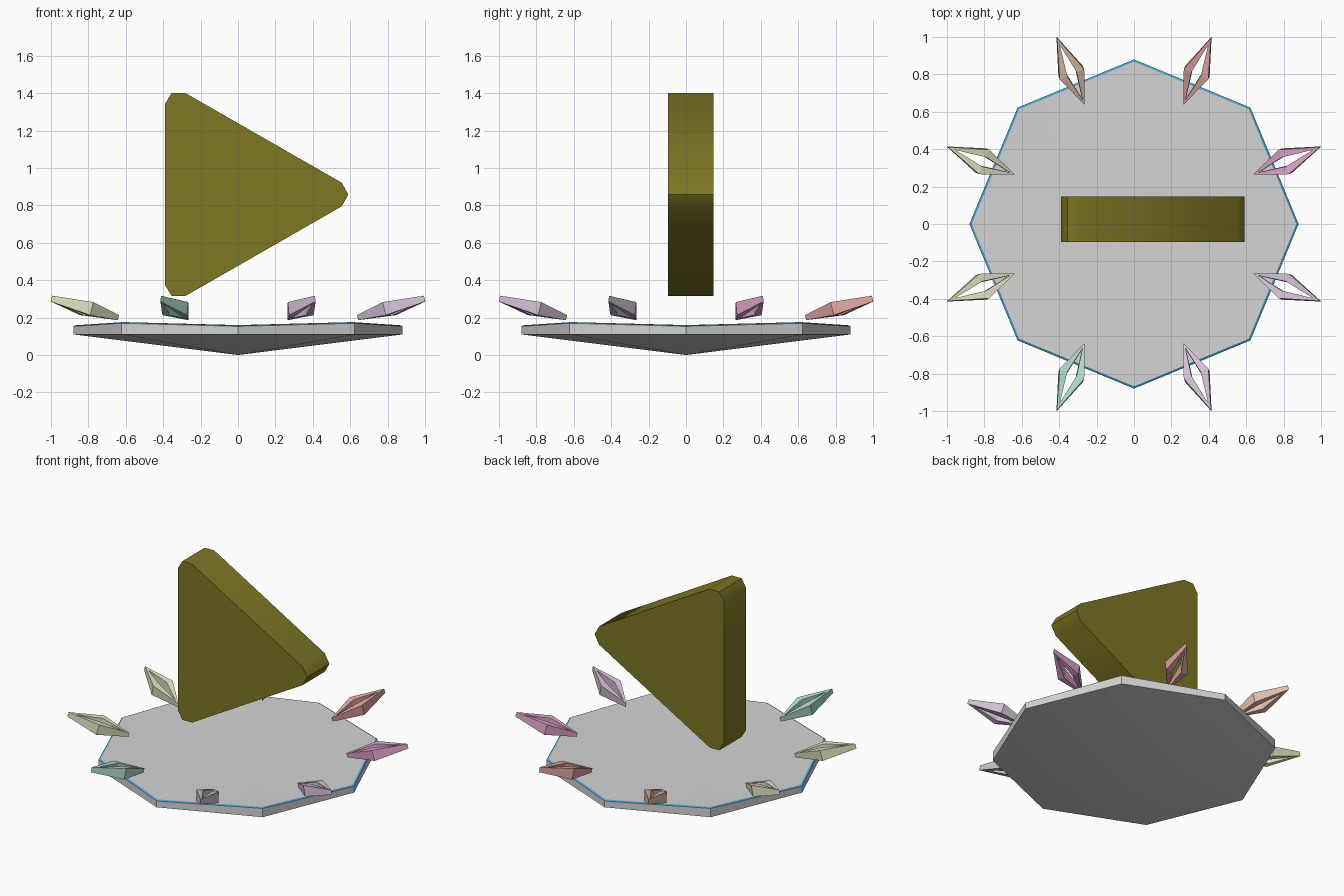
import bpy, bmesh, math
from mathutils import Vector

if "Cube" in bpy.data.objects:
    bpy.data.objects.remove(bpy.data.objects["Cube"])


def mat(name, r, g, b):
    """Flat colour from sRGB 0-255, stored as linear."""
    lin = lambda c: ((c / 255 + 0.055) / 1.055) ** 2.4
    m = bpy.data.materials.new(name)
    m.diffuse_color = (lin(r), lin(g), lin(b), 1)
    m.use_nodes = True
    m.node_tree.nodes["Principled BSDF"].inputs["Base Color"].default_value = m.diffuse_color
    return m


def make(name, verts, faces, mats, smooth=None):
    me = bpy.data.meshes.new(name)
    me.from_pydata(verts, [], faces)
    bm = bmesh.new()
    bm.from_mesh(me)
    bmesh.ops.recalc_face_normals(bm, faces=bm.faces)
    bm.to_mesh(me)
    bm.free()
    ob = bpy.data.objects.new(name, me)
    bpy.context.collection.objects.link(ob)
    for m in mats:
        me.materials.append(m)
    if smooth:
        bpy.context.view_layer.objects.active = ob
        ob.select_set(True)
        bpy.ops.object.shade_smooth_by_angle(angle=math.radians(smooth))
        ob.select_set(False)
    return ob


grey = mat("base grey", 212, 212, 212)
blue = mat("rim blue", 70, 160, 205)
olive = mat("olive", 126, 119, 37)
pale = mat("pale green", 222, 226, 192)
pink = mat("pink", 226, 168, 206)
salmon = mat("salmon", 222, 166, 162)
tan = mat("tan", 222, 190, 172)
teal = mat("teal", 178, 220, 210)
lavender = mat("lavender", 212, 192, 214)


# Octagonal base: shallow cone underneath, upright rim, thin blue edge, flat top
def octagon(r, z_card, z_diag):
    return [(r * math.cos(i * math.pi / 4), r * math.sin(i * math.pi / 4),
             z_diag if i % 2 else z_card) for i in range(8)]


verts = (octagon(0.88, 0.11, 0.11) + octagon(0.88, 0.153, 0.17)
         + octagon(0.868, 0.159, 0.176) + [(0, 0, 0), (0, 0, 0.16)])
faces = []
for i in range(8):
    j = (i + 1) % 8
    faces += [(24, j, i), (i, j, 8 + j, 8 + i),
              (8 + i, 8 + j, 16 + j, 16 + i), (16 + i, 16 + j, 25)]
base = make("base_dish", verts, faces, [grey, blue], 20)
for k, p in enumerate(base.data.polygons):
    p.material_index = 1 if k % 4 == 2 else 0

# Upright triangle block with clipped, softened corners
half = [(0.59, 0), (0.555, 0.063), (-0.282, 0.543), (-0.355, 0.543), (-0.39, 0.485)]
prof = half + [(x, -z) for x, z in reversed(half[1:])]
n = len(prof)
verts = [(x, y, 0.858 + z) for y in (-0.095, 0.147) for x, z in prof]
faces = [tuple(range(n)), tuple(range(n, 2 * n))]
faces += [(i, (i + 1) % n, n + (i + 1) % n, n + i) for i in range(n)]
make("triangle_block", verts, faces, [olive], 40)


# Tilted hollow kite, thick at the side corners and thin at the tips
def shard(name, angle, m):
    rad = Vector((math.cos(angle), math.sin(angle), 0))
    tan_dir = Vector((-rad.y, rad.x, 0))
    slope = (rad + Vector((0, 0, 0.262))).normalized()
    normal = slope.cross(tan_dir)
    outer = [(1.08, 0, 0.016), (0.876, 0.071, 0.036),
             (0.692, 0, 0.014), (0.876, -0.071, 0.036)]
    inner = [(1.04, 0, 0.016), (0.876, 0.027, 0.036),
             (0.722, 0, 0.014), (0.876, -0.027, 0.036)]
    vs = []
    for s in (1, -1):
        for r, t, h in outer + inner:
            c = rad * r + tan_dir * t + Vector((0, 0, 0.2 + (r - 0.692) * 0.262))
            vs.append(c + normal * h * s)
    fs = []
    for i in range(4):
        j = (i + 1) % 4
        fs += [(i, j, 4 + j, 4 + i), (8 + i, 8 + j, 12 + j, 12 + i),
               (i, j, 8 + j, 8 + i), (4 + i, 4 + j, 12 + j, 12 + i)]
    make(name, vs, fs, [m])


# Ring of eight shards, counter-clockwise from the right side
for k, m in enumerate([pink, salmon, tan, pale, pale, teal, lavender, lavender]):
    shard(f"shard_{k + 1}", math.radians(22.5 + 45 * k), m)
